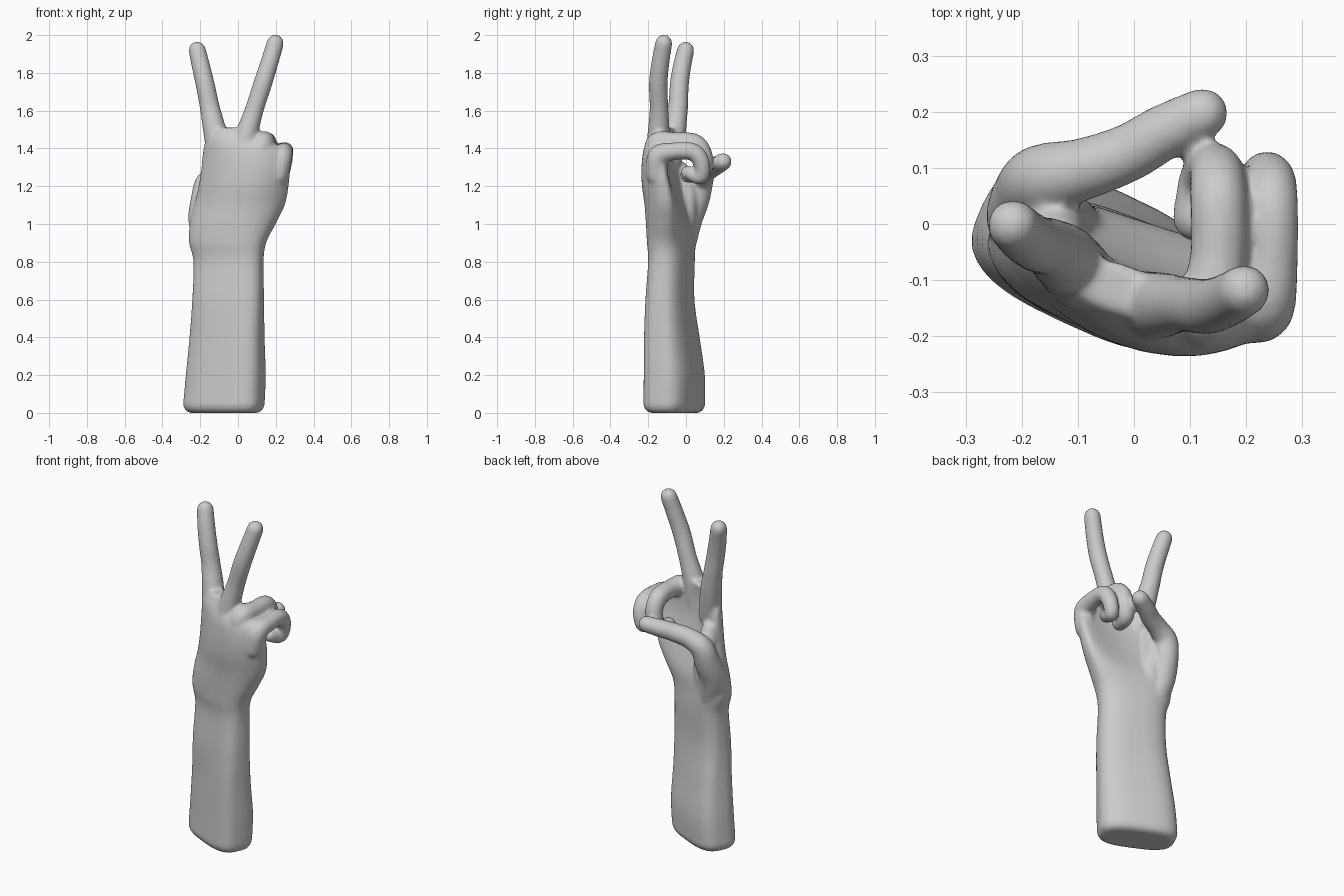
import bpy, bmesh, math
from mathutils import Vector

bm = bmesh.new()
N = 40


def skin(rings):
    """Bridge a list of vertex rings into a closed body."""
    loops = [[bm.verts.new(p) for p in r] for r in rings]
    n = len(loops[0])
    for a, b in zip(loops, loops[1:]):
        for i in range(n):
            j = (i + 1) % n
            bm.faces.new((a[i], a[j], b[j], b[i]))
    bm.faces.new(loops[0][::-1])
    bm.faces.new(loops[-1])


def spline(pts, steps=8):
    """Catmull-Rom through tuples of any length."""
    P = [pts[0]] + list(pts) + [pts[-1]]
    out = []
    for k in range(len(pts) - 1):
        a, b, c, d = P[k:k + 4]
        for s in range(steps):
            t = s / steps
            out.append(tuple(
                0.5 * (2 * q + (r - p) * t + (2 * p - 5 * q + 4 * r - w) * t * t
                       + (3 * q - p - 3 * r + w) * t ** 3)
                for p, q, r, w in zip(a, b, c, d)))
    return out + [tuple(pts[-1])]


def finger(pts):
    """Round tapered tube through (x, y, z, radius) with domed ends."""
    path = spline(pts)
    C = [Vector(p[:3]) for p in path]
    R = [p[3] for p in path]
    t0 = (C[1] - C[0]).normalized()
    t1 = (C[-1] - C[-2]).normalized()
    dome = [math.radians(a) for a in (85, 65, 45, 22)]
    stations = [(C[0] - t0 * R[0] * math.sin(a), R[0] * math.cos(a)) for a in dome]
    stations += list(zip(C, R))
    stations += [(C[-1] + t1 * R[-1] * math.sin(a), R[-1] * math.cos(a)) for a in dome[::-1]]
    rings, u = [], t0.orthogonal().normalized()
    for i, (c, r) in enumerate(stations):
        k = min(max(i - 4, 0), len(C) - 1)
        t = (C[min(k + 1, len(C) - 1)] - C[max(k - 1, 0)]).normalized()
        u = (u - t * u.dot(t)).normalized()
        v = t.cross(u)
        rings.append([c + (u * math.cos(q) + v * math.sin(q)) * r
                      for q in (2 * math.pi * j / 20 for j in range(20))])
    skin(rings)


def section(z, cx, cy, a, b, deg, arch, n):
    """Tilted, arched superellipse slice of the arm or palm."""
    th, ring = math.radians(deg), []
    for j in range(N):
        q = 2 * math.pi * j / N
        c, s = math.cos(q), math.sin(q)
        u = a * math.copysign(abs(c) ** (2 / n), c)
        v = b * math.copysign(abs(s) ** (2 / n), s)
        ring.append(Vector((cx + u * math.cos(th) - v * math.sin(th),
                            cy + u * math.sin(th) + v * math.cos(th) + arch * u * u, z)))
    return ring


# forearm, wrist and palm: z, cx, cy, half width, half depth, tilt, arch, squareness
arm = [
    (0.04, -0.075, -0.062, 0.219, 0.125, -25, 0, 3),
    (0.20, -0.065, -0.062, 0.214, 0.125, -25, 0, 3),
    (0.40, -0.058, -0.075, 0.202, 0.113, -24, 0, 3),
    (0.60, -0.052, -0.085, 0.193, 0.105, -20, 0, 2.8),
    (0.80, -0.050, -0.077, 0.190, 0.101, -20, 0, 2.6),
    (0.90, -0.055, -0.082, 0.210, 0.105, -19, 0.2, 2.5),
    (1.00, -0.028, -0.095, 0.232, 0.105, -16, 0.6, 2.5),
    (1.10, 0.008, -0.120, 0.244, 0.093, -13, 1.0, 2.5),
    (1.20, 0.030, -0.145, 0.242, 0.083, -12, 1.2, 2.5),
    (1.30, 0.040, -0.158, 0.238, 0.072, -12, 1.2, 2.5),
    (1.39, 0.034, -0.156, 0.222, 0.064, -12, 1.2, 2.5),
    (1.45, -0.010, -0.135, 0.160, 0.054, -14, 1.0, 2.4),
    (1.51, -0.035, -0.110, 0.095, 0.042, -20, 0.5, 2.2),
]
foot = [(z,) + arm[0][1:3] + (arm[0][3] - d, arm[0][4] - d) + arm[0][5:]
        for z, d in ((0.0, 0.035), (0.012, 0.012))]
skin([section(*s) for s in foot + spline(arm, 6)])

# index finger
finger([(-0.10, -0.085, 1.34, 0.062), (-0.125, -0.06, 1.50, 0.061), (-0.15, -0.042, 1.62, 0.053),
        (-0.172, -0.036, 1.73, 0.051), (-0.195, -0.022, 1.83, 0.049), (-0.216, -0.002, 1.92, 0.046)])
# middle finger
finger([(0.02, -0.15, 1.34, 0.066), (0.045, -0.145, 1.47, 0.060), (0.088, -0.143, 1.61, 0.050),
        (0.13, -0.147, 1.74, 0.050), (0.165, -0.136, 1.85, 0.048), (0.197, -0.118, 1.957, 0.046)])
# folded ring finger
finger([(0.10, -0.165, 1.32, 0.060), (0.13, -0.155, 1.425, 0.058), (0.15, -0.06, 1.435, 0.051),
        (0.15, 0.05, 1.425, 0.051), (0.145, 0.096, 1.35, 0.048), (0.125, 0.08, 1.27, 0.045),
        (0.11, 0.01, 1.26, 0.042)])
# folded little finger
finger([(0.21, -0.155, 1.26, 0.058), (0.232, -0.145, 1.36, 0.056), (0.246, -0.06, 1.385, 0.047),
        (0.246, 0.04, 1.38, 0.047), (0.242, 0.083, 1.32, 0.044), (0.225, 0.078, 1.25, 0.040),
        (0.205, 0.01, 1.272, 0.038)])
# thumb reaching across to the folded fingers
finger([(-0.16, -0.02, 0.90, 0.075), (-0.187, 0.01, 1.02, 0.076), (-0.18, 0.055, 1.13, 0.070),
        (-0.16, 0.08, 1.22, 0.064), (-0.09, 0.098, 1.265, 0.056), (-0.01, 0.127, 1.29, 0.052),
        (0.05, 0.162, 1.31, 0.050), (0.122, 0.197, 1.33, 0.046)])
# fleshy web between thumb and palm
finger([(-0.12, -0.03, 0.96, 0.075), (-0.13, -0.01, 1.08, 0.07), (-0.14, 0.0, 1.18, 0.06),
        (-0.14, -0.03, 1.28, 0.05)])

bmesh.ops.recalc_face_normals(bm, faces=bm.faces)
mesh = bpy.data.meshes.new("hand")
bm.to_mesh(mesh)
bm.free()
hand = bpy.data.objects.new("hand", mesh)
bpy.context.collection.objects.link(hand)

# fuse everything into one smooth skin
fuse = hand.modifiers.new("fuse", 'REMESH')
fuse.mode = 'VOXEL'
fuse.voxel_size = 0.009
fuse.use_smooth_shade = True
soft = hand.modifiers.new("soften", 'SMOOTH')
soft.factor = 0.5
soft.iterations = 10
